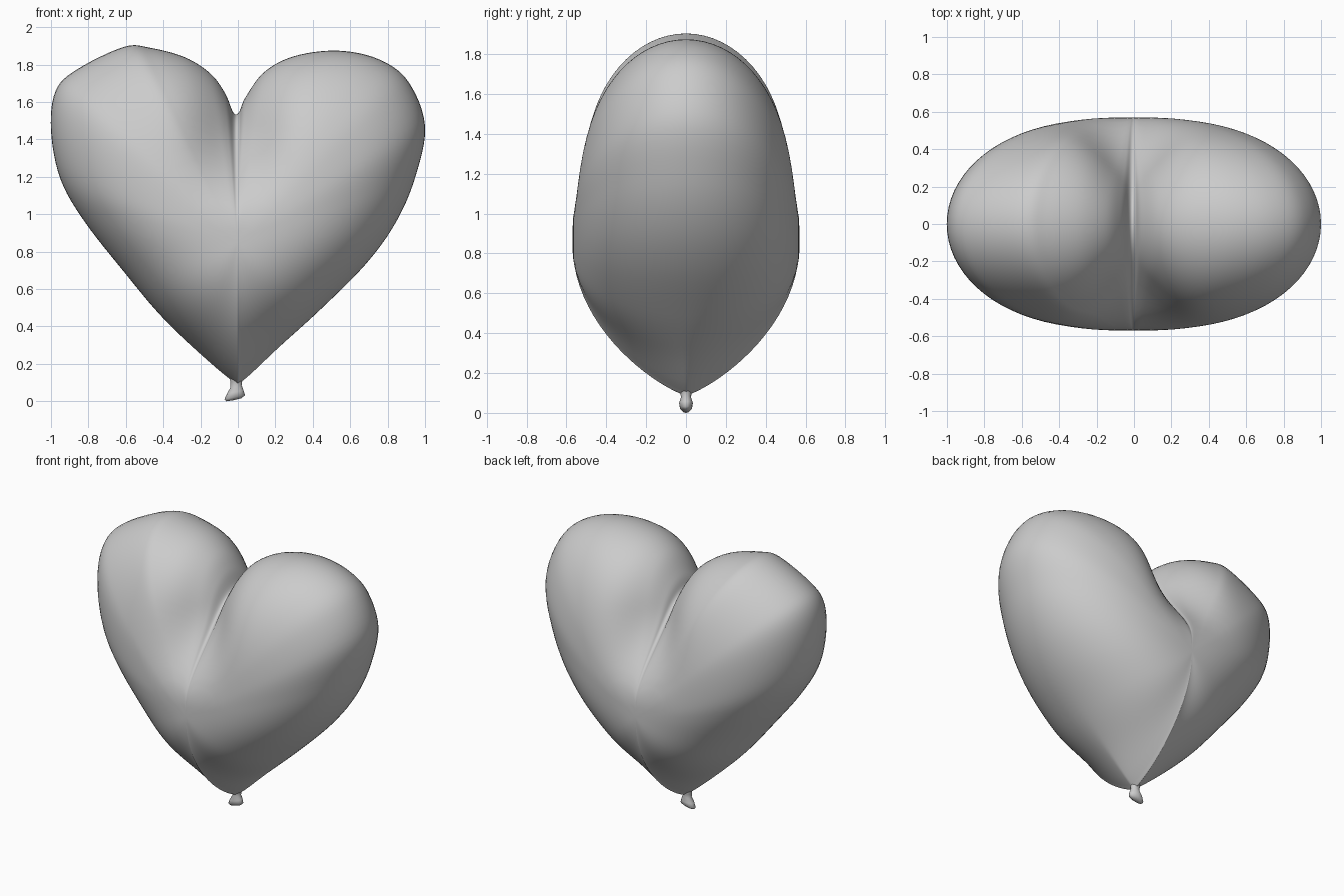
import bpy, bmesh, math
from mathutils import Vector

cube = bpy.data.objects.get("Cube")
if cube:
    bpy.data.objects.remove(cube, do_unlink=True)

rubber = bpy.data.materials.new("grey_rubber")
rubber.use_nodes = True
GREY = (0.6, 0.6, 0.6, 1)
rubber.diffuse_color = GREY
rubber.node_tree.nodes["Principled BSDF"].inputs["Base Color"].default_value = GREY


def finish(bm, name):
    bmesh.ops.recalc_face_normals(bm, faces=bm.faces)
    for face in bm.faces:
        face.smooth = True
    mesh = bpy.data.meshes.new(name)
    bm.to_mesh(mesh)
    bm.free()
    mesh.materials.append(rubber)
    obj = bpy.data.objects.new(name, mesh)
    bpy.context.collection.objects.link(obj)
    return obj


def bridge(bm, a, b):
    n = len(a)
    for i in range(n):
        j = (i + 1) % n
        bm.faces.new((a[i], a[j], b[j], b[i]))


def cap(bm, ring, tip):
    for i, v in enumerate(ring):
        bm.faces.new((v, ring[(i + 1) % len(ring)], tip))


def smooth_loop(points, steps):
    """Closed Catmull-Rom curve through the points."""
    out, n = [], len(points)
    for i in range(n):
        a, b, c, d = (Vector(points[(i + k) % n]) for k in (-1, 0, 1, 2))
        for k in range(steps):
            t = k / steps
            out.append(b + 0.5 * t * (c - a + t * (2 * a - 5 * b + 4 * c - d
                                                   + t * (3 * (b - c) + d - a))))
    return out


def smoothstep(lo, hi, v):
    t = min(1, max(0, (v - lo) / (hi - lo)))
    return t * t * (3 - 2 * t)


# Heart outline (x, z), from the neck up the right side and round
OUTLINE = [(-.03, .11), (-.23, .28), (-.42, .465), (-.6, .68), (-.82, .96),
           (-.95, 1.19), (-1, 1.45), (-.975, 1.66), (-.86, 1.775), (-.61, 1.895),
           (-.47, 1.89), (-.285, 1.84), (-.15, 1.755), (-.07, 1.65),
           (-.025, 1.545), (.005, 1.545), (.04, 1.625), (.14, 1.76),
           (.3, 1.845), (.53, 1.875), (.75, 1.83), (.91, 1.71), (1, 1.47),
           (.945, 1.19), (.84, .95), (.68, .73), (.44, .49), (.22, .29), (.025, .11)]
CENTRE = Vector((-.005, .85))
DEPTH = .57
RINGS = 22


def puff(rim, s):
    """Position and half thickness at fraction s from the centre to the rim."""
    p = CENTRE + (rim - CENTRE) * s
    cone = math.exp(-(rim.x / .28) ** 2) if rim.y < CENTRE.y else 0
    y = DEPTH * max(0, 1 - s ** (2.5 - .5 * cone)) ** (.5 + .3 * cone)
    # Valley between the two lobes
    y *= 1 - .4 * smoothstep(.95, 1.5, p.y) * math.exp(-((p.x + .01) / .22) ** 2)
    return p, y


# Balloon body: front and back skins share the rim
rims = smooth_loop(OUTLINE, 6)
bm = bmesh.new()
edge = [bm.verts.new((r.x, 0, r.y)) for r in rims]
for side in (-1, 1):
    outer = edge
    for k in range(RINGS - 1, 0, -1):
        s = math.sin(math.pi / 2 * k / RINGS)
        ring = []
        for r in rims:
            p, y = puff(r, s)
            ring.append(bm.verts.new((p.x, side * y, p.y)))
        bridge(bm, outer, ring)
        outer = ring
    cap(bm, outer, bm.verts.new((CENTRE.x, side * DEPTH, CENTRE.y)))
finish(bm, "balloon_body")

# Tied neck: flared, flattened and slightly tilted rings (z, x, half width, half depth)
NECK = [(.16, 0, .05, .045), (.11, -.008, .032, .03), (.08, -.01, .03, .025),
        (.05, -.014, .044, .035), (.022, -.017, .055, .03), (.008, -.022, .04, .015)]
SIDES = 16
bm = bmesh.new()
rings = []
for z, cx, rx, ry in NECK:
    ring = []
    for i in range(SIDES):
        a = 2 * math.pi * i / SIDES
        x = rx * math.cos(a)
        ring.append(bm.verts.new((cx + x, ry * math.sin(a), z + .2 * x)))
    rings.append(ring)
for a, b in zip(rings, rings[1:]):
    bridge(bm, a, b)
cap(bm, rings[0], bm.verts.new((0, 0, .17)))
cap(bm, rings[-1], bm.verts.new((-.022, 0, .006)))
finish(bm, "tied_neck")
